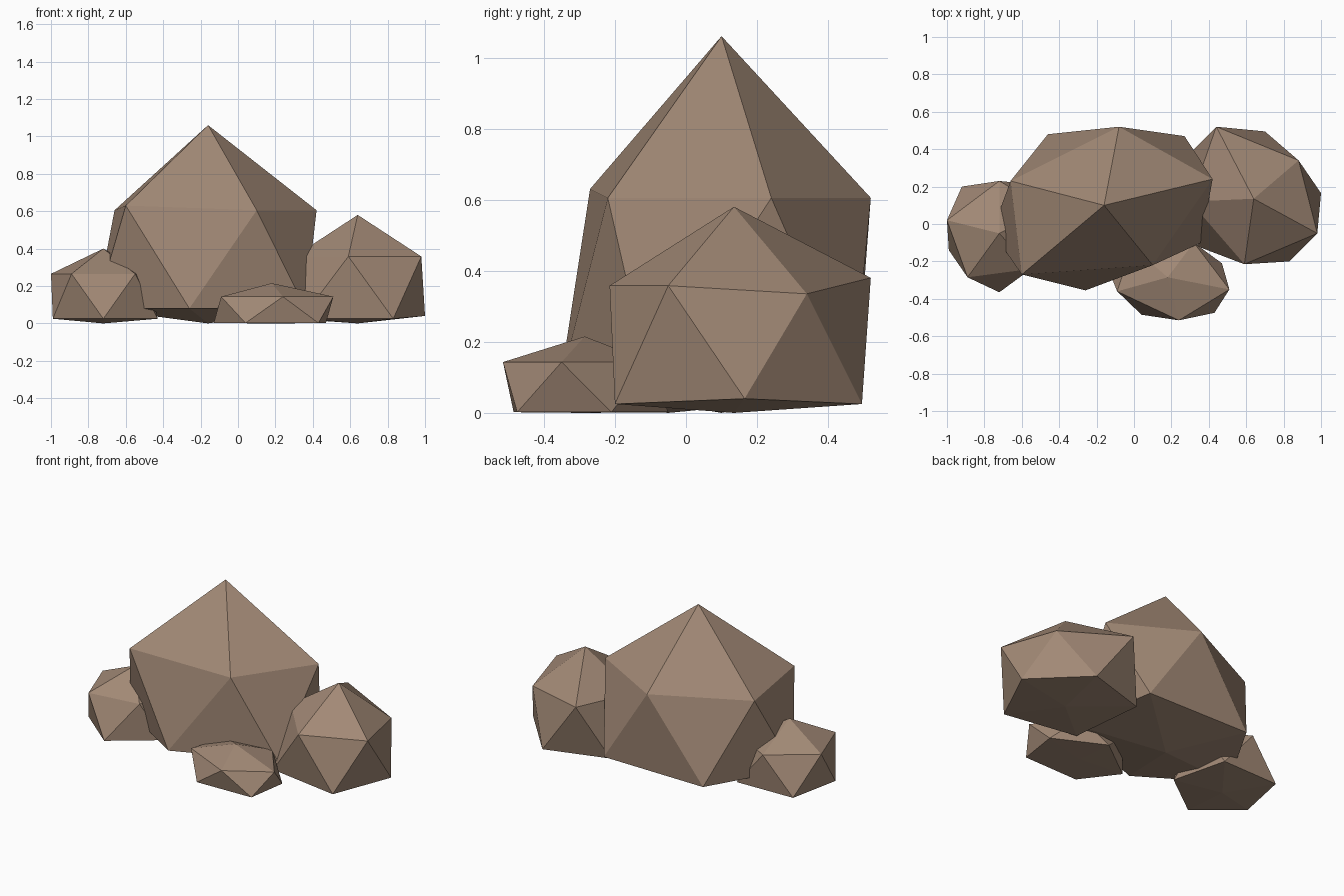
import bpy

stone = bpy.data.materials.new("brown_stone")
stone.diffuse_color = (0.36, 0.25, 0.18, 1)


def rock(name, peak, upper, upper_z, lower, lower_z):
    """Uneven icosahedron: peak, two staggered rings of five, flat-ish base point.
    Ring points run counter-clockwise; a third value overrides the ring height."""
    def ring(points, z):
        return [(p[0], p[1], p[2] if len(p) > 2 else z) for p in points]

    verts = [peak] + ring(upper, upper_z) + ring(lower, lower_z)
    verts.append((peak[0], peak[1], 0))
    faces = []
    for i in range(5):
        j = (i + 1) % 5
        u, u2, l, l2 = 1 + i, 1 + j, 6 + i, 6 + j
        faces += [(0, u, u2), (u, l, u2), (l, l2, u2), (11, l2, l)]
    mesh = bpy.data.meshes.new(name)
    mesh.from_pydata(verts, [], faces)
    mesh.materials.append(stone)
    obj = bpy.data.objects.new(name, mesh)
    bpy.context.collection.objects.link(obj)
    return obj


# Tall central boulder
rock("main_boulder", (-0.16, 0.10, 1.06),
     [(0.42, 0.24), (-0.08, 0.52), (-0.66, 0.23), (-0.60, -0.27, 0.63), (0.10, -0.22)], 0.605,
     [(0.27, 0.47), (-0.46, 0.48), (-0.76, -0.04), (-0.26, -0.355), (0.36, -0.10)], 0.08)

# Medium rock on the right
rock("right_rock", (0.64, 0.135, 0.58),
     [(0.88, 0.34, 0.335), (0.44, 0.52, 0.38), (0.30, 0.12), (0.59, -0.215), (0.98, -0.05)], 0.358,
     [(0.70, 0.495), (0.29, 0.37), (0.34, -0.12), (0.83, -0.20), (1.0, 0.165, 0.04)], 0.025)

# Small rock on the left
rock("left_rock", (-0.72, -0.05, 0.40),
     [(-0.47, 0.08), (-0.72, 0.23), (-1.0, 0.02), (-0.89, -0.285), (-0.55, -0.24)], 0.265,
     [(-0.52, 0.21), (-0.92, 0.20), (-0.99, -0.14), (-0.72, -0.365), (-0.43, -0.15)], 0.025)

# Low flat rock in front
rock("front_rock", (0.18, -0.285, 0.215),
     [(0.51, -0.35), (0.32, -0.10), (-0.01, -0.12), (-0.09, -0.36), (0.24, -0.515)], 0.143,
     [(0.47, -0.21), (0.15, -0.05), (-0.13, -0.26), (0.04, -0.485), (0.43, -0.475)], 0.002)
